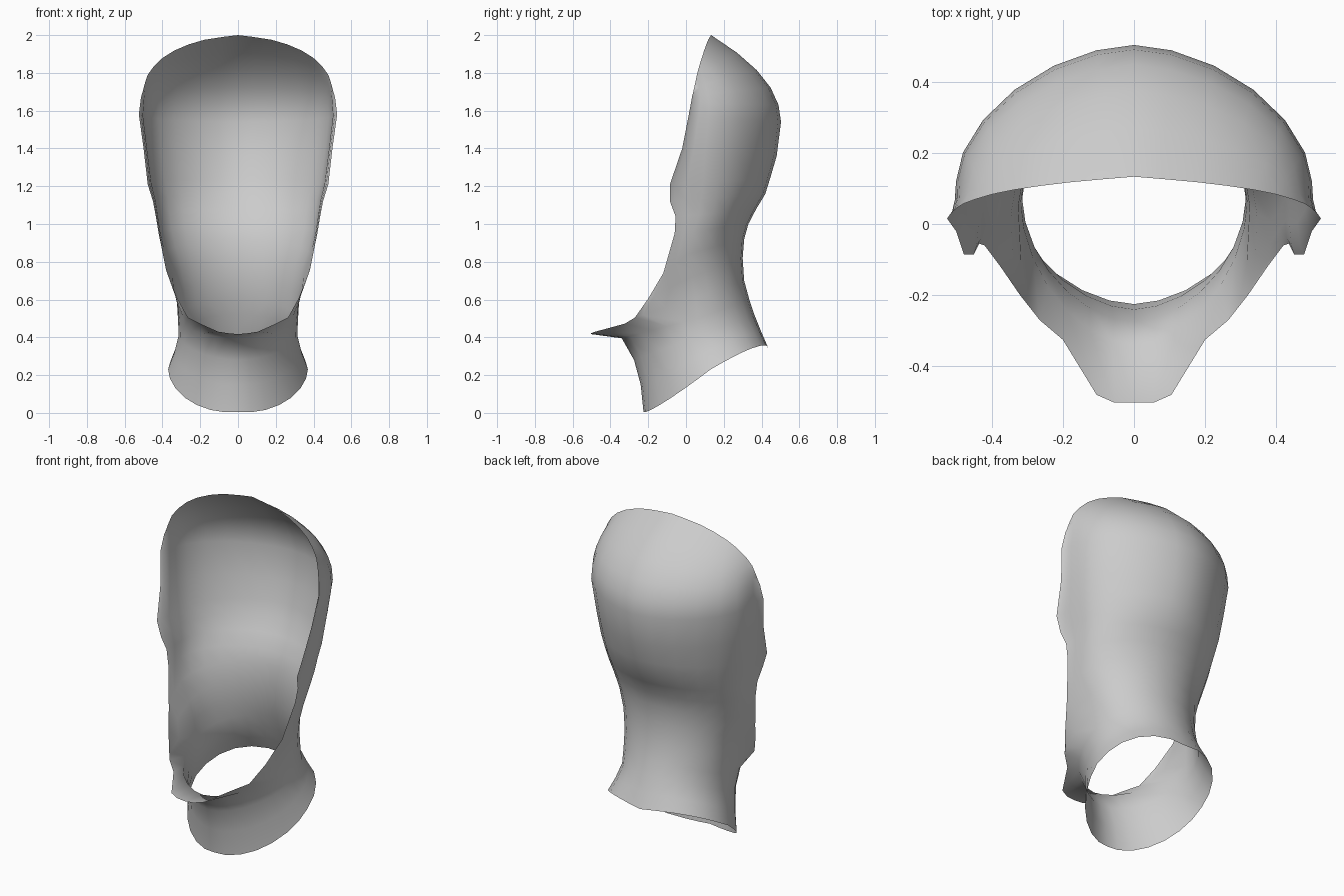
import bpy, bmesh
from math import sin, cos, pi
from mathutils import Vector

if "Cube" in bpy.data.objects:
    bpy.data.objects.remove(bpy.data.objects["Cube"])

BACK, CORNER, FRONT = 6, 9, 13      # column numbers: side, jaw corner, chin


def arc(back, side, end, last, steps, pb=1.0, pf=1.0):
    """Half section: back centre -> widest side -> end, as two quarter ellipses.
    pb and pf above 1 flatten the back and front quarters."""
    b, s, e = Vector((0, *back)), Vector(side), Vector(end)
    pts = []
    for j in range(last + 1):
        if j <= BACK:
            a = j / BACK * pi / 2
            u, v = sin(a) ** pb, max(cos(a), 0) ** pb
            pts.append(Vector((s.x * u, s.y + (b.y - s.y) * v, s.z + (b.z - s.z) * v)))
        else:
            a = (j - BACK) / steps * pi / 2
            u, v = sin(a) ** pf, max(cos(a), 0) ** pf
            pts.append(Vector((e.x + (s.x - e.x) * v, s.y + (e.y - s.y) * u,
                               s.z + (e.z - s.z) * u)))
    return pts


def along(points, t):
    """Point on a polyline smoothed by Catmull-Rom, t from 0 to 1."""
    p = [Vector(q) for q in points]
    f = t * (len(p) - 1)
    i = min(int(f), len(p) - 2)
    u = f - i
    a, b, c, d = p[max(i - 1, 0)], p[i], p[i + 1], p[min(i + 2, len(p) - 1)]
    return 0.5 * (2 * b + (c - a) * u + (2 * a - 5 * b + 4 * c - d) * u ** 2
                  + (3 * b - a - 3 * c + d) * u ** 3)


# Neck: closed rings (back y,z / side x,y,z / front y,z)
neck = [
    ((.435, .345), (.370, .13, .230), (-.225, .005)),
    ((.398, .43), (.338, .10, .315), (-.240, .15)),
    ((.362, .52), (.314, .07, .410), (-.275, .28)),
    ((.335, .60), (.318, .06, .500), (-.340, .395)),
]
rows = [arc(b, s, (0, *f), FRONT, FRONT - BACK, 1, 1.12) for b, s, f in neck]

# Wavy collar: lower edge lifts at the back and sags at the front
for row, amount in zip(rows, (1, .5)):
    for j, p in enumerate(row):
        if j <= BACK:
            p.z += amount * .03 * sin(j / BACK * pi)
        else:
            p.z -= amount * .018 * sin((j - BACK) / (FRONT - BACK) * pi)

# Jaw ring: runs from the nape to the jaw corner, then out along the chin lip
jaw = arc((.308, .70), (.325, .05, .61), (.265, -.27, .505), CORNER, CORNER - BACK)
jaw += [Vector(p) for p in ((.20, -.325, .472), (.105, -.48, .430),
                            (.055, -.502, .422), (0, -.502, .417))]
rows.append(jaw)

# Hood: open arcs ending on the face opening
hood = [
    ((.300, .82), (.345, .03, .72), (.320, -.200, .605)),
    ((.308, .92), (.385, .01, .84), (.375, -.120, .740)),
    ((.330, 1.00), (.410, .04, .96), (.420, -.060, .950)),
    ((.372, 1.08), (.423, .07, 1.05), (.435, -.055, 1.04)),
    ((.420, 1.16), (.435, .08, 1.13), (.450, -.085, 1.12)),
    ((.445, 1.24), (.456, .09, 1.22), (.478, -.085, 1.21)),
    ((.480, 1.36), (.478, .10, 1.38), (.500, -.020, 1.40)),
    ((.503, 1.54), (.500, .12, 1.57), (.525, .015, 1.58)),
    ((.490, 1.63), (.495, .12, 1.64), (.515, .030, 1.66)),
]
for i, (b, s, e) in enumerate(hood):
    rows.append(arc(b, s, e, CORNER, CORNER - BACK, 1 + .15 * min(i / 6, 1)))

# Crown: curves each column forward to the brow edge
brow = [(0, .133, 2.0), (.20, .115, 1.97), (.37, .09, 1.9),
        (.472, .06, 1.8), (.503, .04, 1.70)]
base = rows[-1]
rim = [along(brow, j / CORNER) for j in range(CORNER + 1)]
for k in range(1, 5):
    t = k / 4
    row = []
    for p, q in zip(base, rim):
        c = p.lerp(q, .15)
        c.z = p.z + (q.z - p.z) * .5
        row.append((1 - t) ** 2 * p + 2 * t * (1 - t) * c + t * t * q)
    rows.append(row)

# Half sheet, mirrored across the middle
bm = bmesh.new()
grid = [[bm.verts.new(p) for p in row] for row in rows]
for lo, hi in zip(grid, grid[1:]):
    for j in range(min(len(lo), len(hi)) - 1):
        bm.faces.new((lo[j], hi[j], hi[j + 1], lo[j + 1]))
geom = bm.verts[:] + bm.edges[:] + bm.faces[:]
bmesh.ops.mirror(bm, geom=geom, axis='X', merge_dist=.0005)
bmesh.ops.remove_doubles(bm, verts=bm.verts[:], dist=.0005)
bmesh.ops.recalc_face_normals(bm, faces=bm.faces[:])
# Make the nape face outward
nape = max(bm.faces, key=lambda f: f.calc_center_median().y)
if nape.normal.y < 0:
    bmesh.ops.reverse_faces(bm, faces=bm.faces[:])

mesh = bpy.data.meshes.new("hood_shell")
bm.to_mesh(mesh)
bm.free()
mesh.shade_smooth()
obj = bpy.data.objects.new("hood_shell", mesh)
bpy.context.collection.objects.link(obj)
